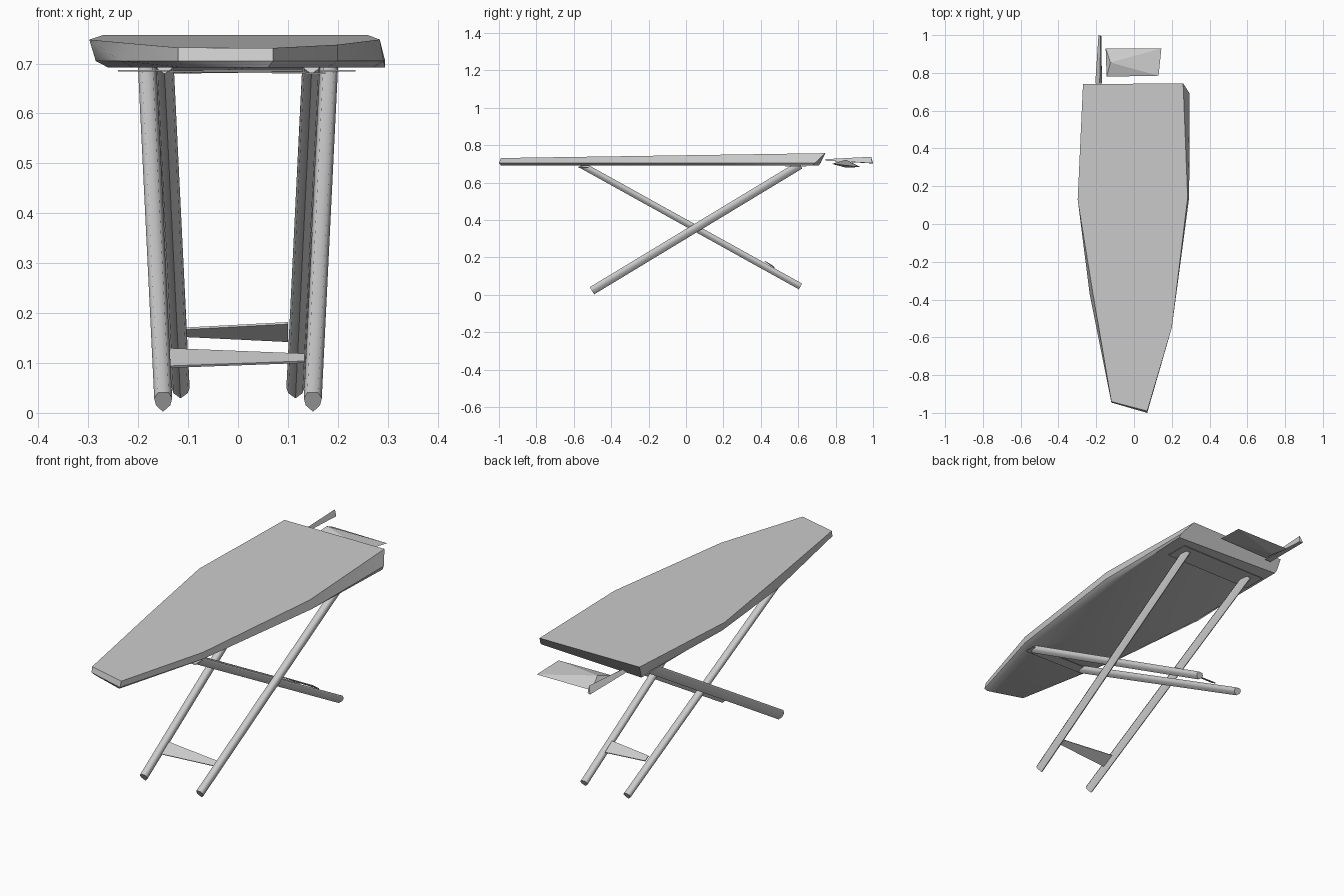
import bpy, bmesh, math
from mathutils import Vector

if "Cube" in bpy.data.objects:
    bpy.data.objects.remove(bpy.data.objects["Cube"])


def make(name, verts, faces, smooth=None):
    mesh = bpy.data.meshes.new(name)
    mesh.from_pydata([tuple(v) for v in verts], [], faces)
    bm = bmesh.new()
    bm.from_mesh(mesh)
    bmesh.ops.recalc_face_normals(bm, faces=bm.faces)
    bm.to_mesh(mesh)
    bm.free()
    obj = bpy.data.objects.new(name, mesh)
    bpy.context.collection.objects.link(obj)
    if smooth:
        bpy.ops.object.select_all(action='DESELECT')
        obj.select_set(True)
        bpy.context.view_layer.objects.active = obj
        bpy.ops.object.shade_smooth_by_angle(angle=math.radians(smooth))
    return obj


def loft(name, loops, smooth=None):
    """Skin equal-length loops and cap both ends."""
    n = len(loops[0])
    faces = [list(range(n)), list(range((len(loops) - 1) * n, len(loops) * n))]
    for k in range(len(loops) - 1):
        for i in range(n):
            j = (i + 1) % n
            faces.append([k * n + i, k * n + j, (k + 1) * n + j, (k + 1) * n + i])
    return make(name, [v for loop in loops for v in loop], faces, smooth)


# Padded board: tilted top outline, lower rim and flat underside
top = [(-0.27, 0.74), (0.26, 0.745), (0.284, 0.14), (0.20, -0.55),
       (0.07, -0.99), (-0.12, -0.94), (-0.217, -0.37), (-0.298, 0.13)]
rim = [(-0.265, 0.72), (0.295, 0.69), (0.292, 0.14), (0.20, -0.55),
       (0.07, -1.0), (-0.12, -0.945), (-0.235, -0.37), (-0.285, 0.13)]
under = [(-0.26, 0.71), (0.295, 0.68), (0.27, 0.14), (0.18, -0.55),
         (0.06, -0.99), (-0.11, -0.935), (-0.21, -0.37), (-0.26, 0.13)]
loft("board", [[(x, y, 0.692) for x, y in under],
               [(x, y, 0.705) for x, y in rim],
               [(x, y, 0.746 + 0.015 * y) for x, y in top]], 50)

# Crossed tubular legs with a keeled section
SECTION = [(0, -1), (0.8, -0.35), (1, 0.35), (0.6, 0.95), (-0.6, 0.95), (-1, 0.35), (-0.8, -0.35)]


def leg(name, foot, head, width, height):
    foot, head = Vector(foot), Vector(head)
    axis = (head - foot).normalized()
    side = axis.cross(Vector((0, 0, 1))).normalized()
    up = side.cross(axis)
    if up.z < 0:
        up = -up
    loops = [[p + side * (a * width) + up * (b * height) for a, b in SECTION] for p in (foot, head)]
    loft(name, loops, 75)


for s, label in ((-1, "left"), (1, "right")):
    leg("outer_leg_" + label, (s * 0.15, -0.503, 0.022), (s * 0.183, 0.61, 0.695), 0.018, 0.023)
    leg("inner_leg_" + label, (s * 0.115, 0.612, 0.045), (s * 0.147, -0.56, 0.695), 0.018, 0.018)


# Flat sheets with a small thickness along a given direction
def sheet(name, pts, offset):
    pts = [Vector(p) for p in pts]
    loft(name, [pts, [p + Vector(offset) for p in pts]])


# Foot braces lying along the leg slopes
sheet("outer_brace", [(-0.142, -0.384, 0.09), (0.133, -0.37, 0.10),
                      (0.133, -0.345, 0.115), (-0.142, -0.325, 0.126)], (0, -0.003, 0.004))
sheet("inner_brace", [(-0.107, 0.462, 0.152), (0.10, 0.472, 0.142),
                      (0.10, 0.42, 0.178), (-0.107, 0.436, 0.167)], (0, 0.002, 0.004))

# Mounting plates under the board
sheet("rear_mount", [(-0.24, 0.53, 0.684), (0.235, 0.53, 0.684),
                     (0.235, 0.645, 0.684), (-0.24, 0.645, 0.684)], (0, 0, 0.003))
sheet("front_mount", [(-0.165, -0.575, 0.684), (0.175, -0.575, 0.679),
                      (0.175, -0.52, 0.679), (-0.165, -0.52, 0.684)], (0, 0, 0.003))

# Iron rest: flat tray with a raised left end
make("iron_rest", [(-0.15, 0.93, 0.685), (0.145, 0.93, 0.683), (0.13, 0.785, 0.70),
                   (-0.145, 0.78, 0.70), (-0.125, 0.855, 0.722), (-0.125, 0.855, 0.68)],
     [(0, 1, 4), (1, 2, 4), (2, 3, 4), (3, 0, 4),
      (1, 0, 5), (2, 1, 5), (3, 2, 5), (0, 3, 5)])

# Iron rest arm: wedge flaring toward the back
loft("rest_arm", [[(-0.205, 0.745, 0.717), (-0.17, 0.745, 0.717), (-0.182, 0.745, 0.725)],
                  [(-0.188, 1.0, 0.702), (-0.172, 0.995, 0.704), (-0.176, 0.99, 0.738)]])
